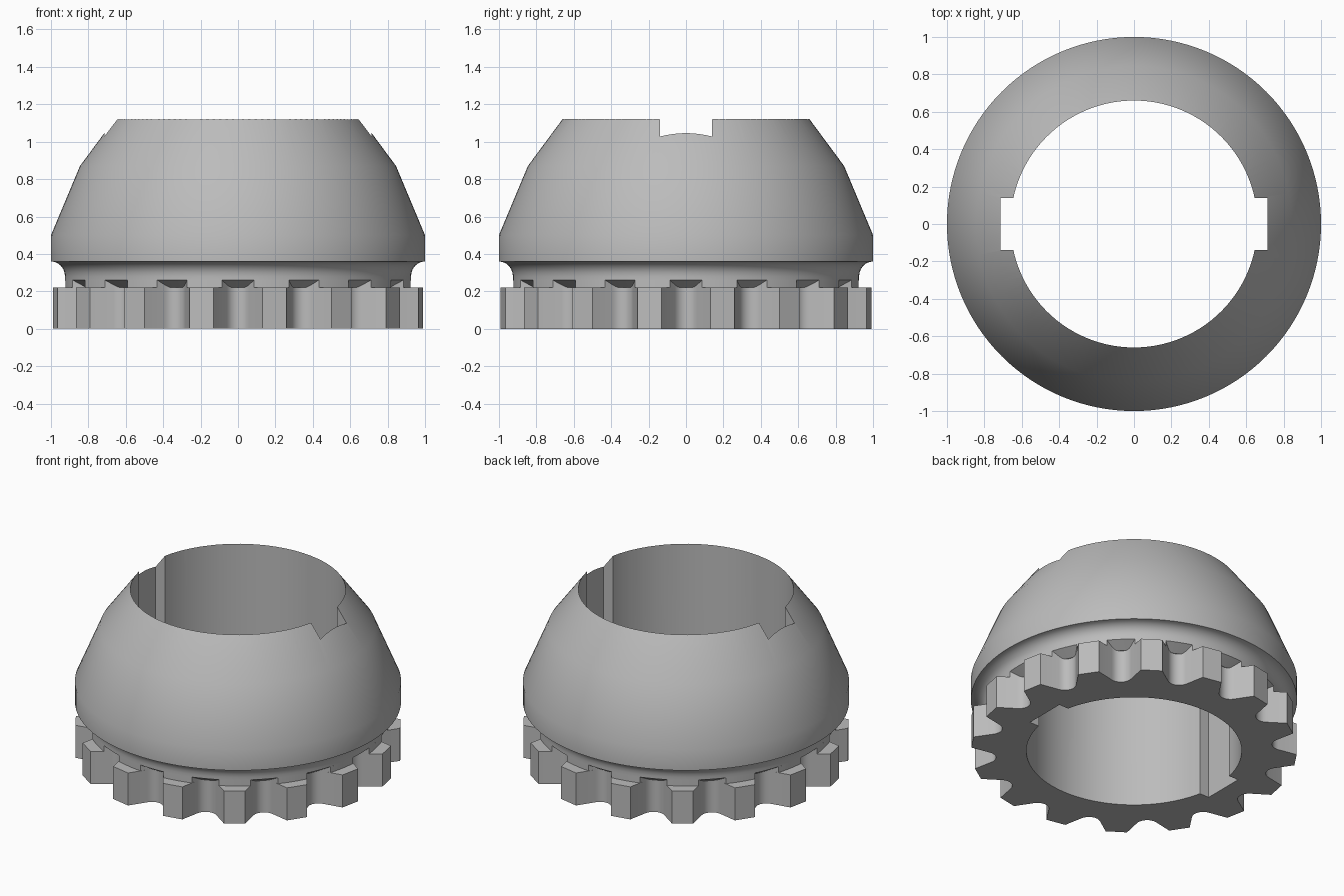
import bpy, bmesh, math
from math import sin, cos, radians

cube = bpy.data.objects.get("Cube")
if cube:
    bpy.data.objects.remove(cube)

TEETH, SEGMENTS = 16, 128
BORE, KEY_X, KEY_Y = 0.66, 0.715, 0.14

grey = bpy.data.materials.new("plain grey")
grey.use_nodes = True
grey.diffuse_color = (0.5, 0.5, 0.5, 1)
grey.node_tree.nodes["Principled BSDF"].inputs["Base Color"].default_value = (0.5, 0.5, 0.5, 1)


def finish(bm, name):
    bmesh.ops.recalc_face_normals(bm, faces=bm.faces)
    mesh = bpy.data.meshes.new(name)
    bm.to_mesh(mesh)
    bm.free()
    mesh.materials.append(grey)
    obj = bpy.data.objects.new(name, mesh)
    bpy.context.collection.objects.link(obj)
    return obj


def prism(name, outline, z0, z1):
    bm = bmesh.new()
    face = bm.faces.new([bm.verts.new((x, y, z0)) for x, y in outline])
    top = bmesh.ops.extrude_face_region(bm, geom=[face])["geom"]
    bmesh.ops.translate(bm, vec=(0, 0, z1 - z0),
                        verts=[g for g in top if isinstance(g, bmesh.types.BMVert)])
    return finish(bm, name)


def lathe(name, profile):
    bm = bmesh.new()
    rings = [[bm.verts.new((r * cos(math.tau * i / SEGMENTS), r * sin(math.tau * i / SEGMENTS), z))
              for i in range(SEGMENTS)] for r, z in profile]
    for a, b in zip(rings, rings[1:]):
        for i in range(SEGMENTS):
            j = (i + 1) % SEGMENTS
            bm.faces.new((a[i], a[j], b[j], b[i]))
    bm.faces.new(rings[0])
    bm.faces.new(rings[-1])
    return finish(bm, name)


def tooth_outline(tip, tip_steps):
    """Outline with rounded gaps; tip is the half width and distance where a flank ends."""
    root_r, spread = 0.07, radians(58)
    gap = [(-tip[0], tip[1])]
    for i in range(9):
        a = spread * (i / 4 - 1)
        gap.append((root_r * sin(a), 0.92 - root_r * cos(a)))
    gap.append(tip)
    # curved land between this gap and the next
    radius, start = math.hypot(*tip), math.atan2(*tip)
    pitch = math.tau / TEETH
    for i in range(1, tip_steps):
        a = start + (pitch - 2 * start) * i / tip_steps
        gap.append((radius * sin(a), radius * cos(a)))
    points = []
    for k in range(TEETH):
        c, s = cos(k * pitch), sin(k * pitch)
        points += [(x * c + y * s, y * c - x * s) for x, y in gap]
    return points


# Domed body with a concave fillet above the neck and an undercut below it
fillet = [(1 - 0.075 * sin(a), 0.28 + 0.08 * cos(a))
          for a in (radians(90 - 15 * i) for i in range(7))]
body = lathe("domed_body", [(0.86, 0.22), (0.925, 0.26)] + fillet +
             [(1.0, 0.50), (0.845, 0.87), (0.60, 1.201)])

# Toothed ring, and the neck segments that stand on its teeth
ring = prism("toothed_ring", tooth_outline((0.13, 0.99), 1), 0, 0.22)
neck = prism("neck_segments", tooth_outline((0.086, 0.921), 6), 0.22, 0.26)

# Bore with two opposite keyways, cut through every part
edge = math.asin(KEY_Y / BORE)
bore = []
for side in (0, math.pi):
    c = cos(side)
    bore += [(KEY_X * c, -KEY_Y * c), (KEY_X * c, KEY_Y * c)]
    for i in range(49):
        a = side + edge + (math.pi - 2 * edge) * i / 48
        bore.append((BORE * cos(a), BORE * sin(a)))
cutter = prism("bore_cutter", bore, -0.2, 1.5)

for obj in (body, ring, neck):
    mod = obj.modifiers.new("bore", "BOOLEAN")
    mod.operation, mod.solver, mod.object = "DIFFERENCE", "EXACT", cutter
    bpy.ops.object.select_all(action="DESELECT")
    obj.select_set(True)
    bpy.context.view_layer.objects.active = obj
    bpy.ops.object.modifier_apply(modifier=mod.name)
    bpy.ops.object.shade_smooth_by_angle(angle=radians(28))

bpy.data.objects.remove(cutter)
